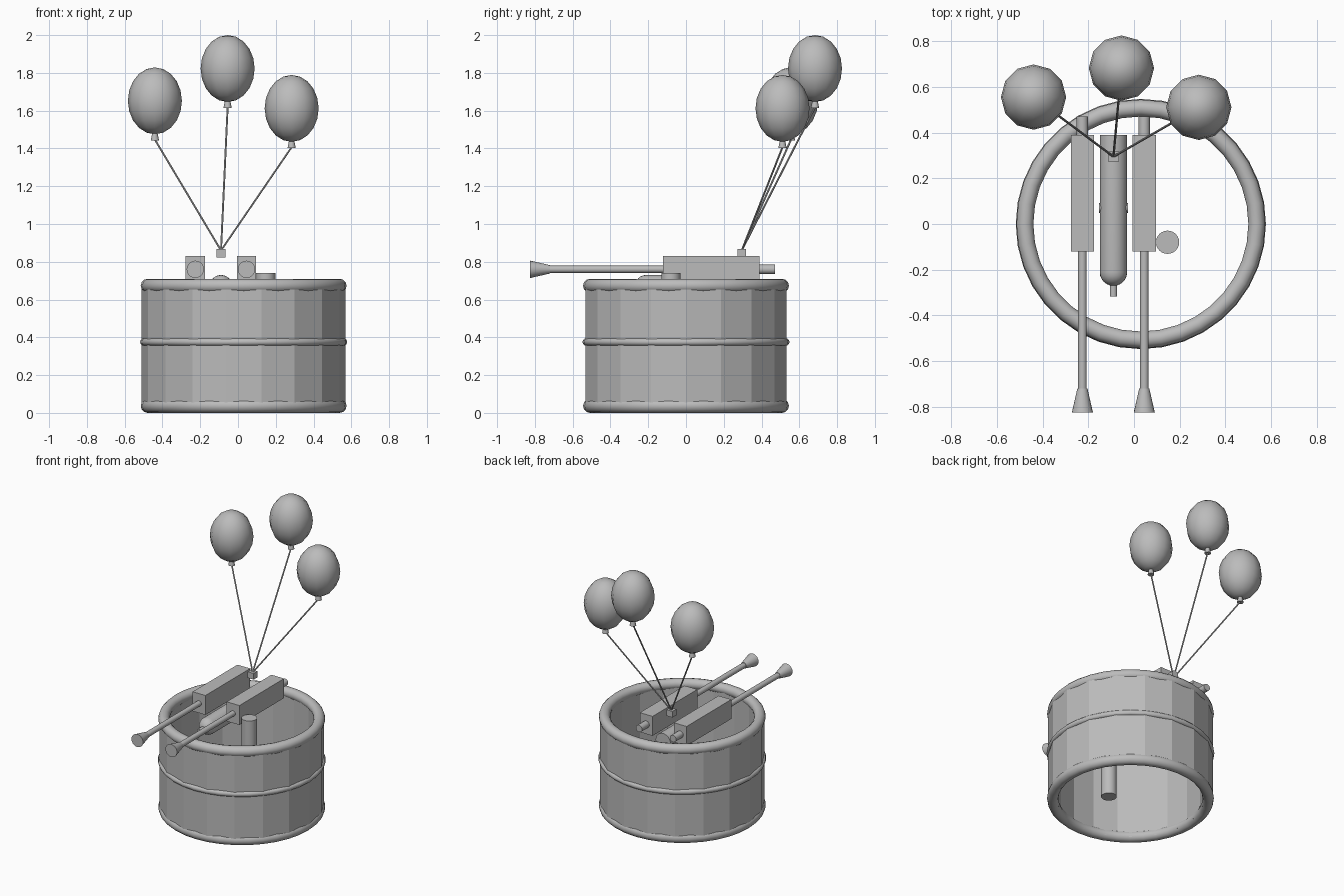
import bpy, math
from mathutils import Vector

if "Cube" in bpy.data.objects:
    bpy.data.objects.remove(bpy.data.objects["Cube"])

grey = bpy.data.materials.new("plain grey")
grey.use_nodes = True
COLOUR = (0.5, 0.5, 0.5, 1)
grey.diffuse_color = COLOUR
grey.node_tree.nodes["Principled BSDF"].inputs["Base Color"].default_value = COLOUR


def finish(ob, name, smooth=True):
    ob.name = ob.data.name = name
    ob.data.materials.append(grey)
    if smooth:
        bpy.ops.object.select_all(action='DESELECT')
        ob.select_set(True)
        bpy.context.view_layer.objects.active = ob
        bpy.ops.object.shade_smooth_by_angle(angle=math.radians(40))
    return ob


def lathe(name, origin, axis, profile, sides=20, turn=0, smooth=True, closed=False):
    """Revolve (radius, distance) points around an axis; cap the ends or close the loop."""
    q = Vector(axis).to_track_quat('Z', 'Y')
    verts, faces = [], []
    for r, d in profile:
        for i in range(sides):
            a = 2 * math.pi * i / sides + turn
            verts.append(Vector(origin) + q @ Vector((r * math.cos(a), r * math.sin(a), d)))
    n = len(profile)
    for k in range(n if closed else n - 1):
        for i in range(sides):
            j, m = (i + 1) % sides, (k + 1) % n
            faces.append((k * sides + i, k * sides + j, m * sides + j, m * sides + i))
    if not closed:
        faces.append(tuple(reversed(range(sides))))
        faces.append(tuple(range((n - 1) * sides, n * sides)))
    mesh = bpy.data.meshes.new(name)
    mesh.from_pydata(verts, [], faces)
    ob = bpy.data.objects.new(name, mesh)
    bpy.context.collection.objects.link(ob)
    return finish(ob, name, smooth)


def rod(name, a, b, r1, r2=None, sides=20):
    a, b = Vector(a), Vector(b)
    return lathe(name, a, b - a, [(r1, 0), (r2 or r1, (b - a).length)], sides)


def box(name, centre, size):
    bpy.ops.mesh.primitive_cube_add(size=1, location=centre)
    ob = bpy.context.object
    ob.scale = size
    return finish(ob, name, False)


def hoop(name, z, major, minor):
    bpy.ops.mesh.primitive_torus_add(location=(TUB_X, 0, z), major_radius=major,
                                     minor_radius=minor, major_segments=36, minor_segments=12)
    finish(bpy.context.object, name)


# Open faceted tub with three hoops
TUB_X = 0.03
lathe("tub_wall", (TUB_X, 0, 0), (0, 0, 1),
      [(0.54, 0.02), (0.54, 0.685), (0.482, 0.685), (0.482, 0.02)],
      18, 0, False, True)
hoop("top_hoop", 0.673, 0.508, 0.037)
hoop("bottom_hoop", 0.037, 0.508, 0.037)
hoop("middle_hoop", 0.375, 0.528, 0.02)

# Twin guns
GUN_Z = 0.76
for side, x in (("right", -0.226), ("left", 0.045)):
    box(side + "_gun_body", (x, 0.134, GUN_Z), (0.102, 0.51, 0.14))
    rod(side + "_gun_barrel", (x, -0.12, GUN_Z), (x, -0.73, GUN_Z), 0.019)
    rod(side + "_gun_muzzle", (x, -0.72, GUN_Z), (x, -0.825, GUN_Z), 0.022, 0.046)
    rod(side + "_gun_rear_plug", (x, 0.385, GUN_Z), (x, 0.472, GUN_Z), 0.025)

# Round-nosed tank between the guns
TANK_X, TANK_Z, TANK_R = -0.09, 0.67, 0.06
nose = [(TANK_R * math.cos(a), 0.6 + TANK_R * math.sin(a))
        for a in (math.radians(15 * i) for i in range(6))]
lathe("tank", (TANK_X, 0.389, TANK_Z), (0, -1, 0),
      [(TANK_R, 0)] + nose + [(0.004, 0.66)], 24)
rod("tank_nozzle", (TANK_X, -0.25, TANK_Z), (TANK_X, -0.318, TANK_Z), 0.016)
rod("tank_cross_pin", (TANK_X - 0.063, 0.07, TANK_Z), (TANK_X + 0.063, 0.07, TANK_Z), 0.022)

# Upright post inside the tub
rod("post", (0.147, -0.08, 0.04), (0.147, -0.08, 0.74), 0.051, sides=24)

# Balloons tied to a small block
TIE = Vector((-0.09, 0.295, 0.845))
box("tie_block", TIE, (0.048, 0.044, 0.044))
for side, x, y, z in (("right", -0.44, 0.556, 1.652),
                      ("middle", -0.055, 0.683, 1.823),
                      ("left", 0.284, 0.511, 1.612)):
    bpy.ops.mesh.primitive_uv_sphere_add(segments=12, ring_count=10, radius=1, location=(x, y, z))
    balloon = bpy.context.object
    balloon.scale = (0.143, 0.143, 0.177)
    finish(balloon, side + "_balloon")
    rod(side + "_balloon_knot", (x, y, z - 0.21), (x, y, z - 0.165), 0.022, 0.013, 12)
    rod(side + "_string", TIE + Vector((0, 0, 0.015)), (x, y, z - 0.205), 0.005, sides=8)
